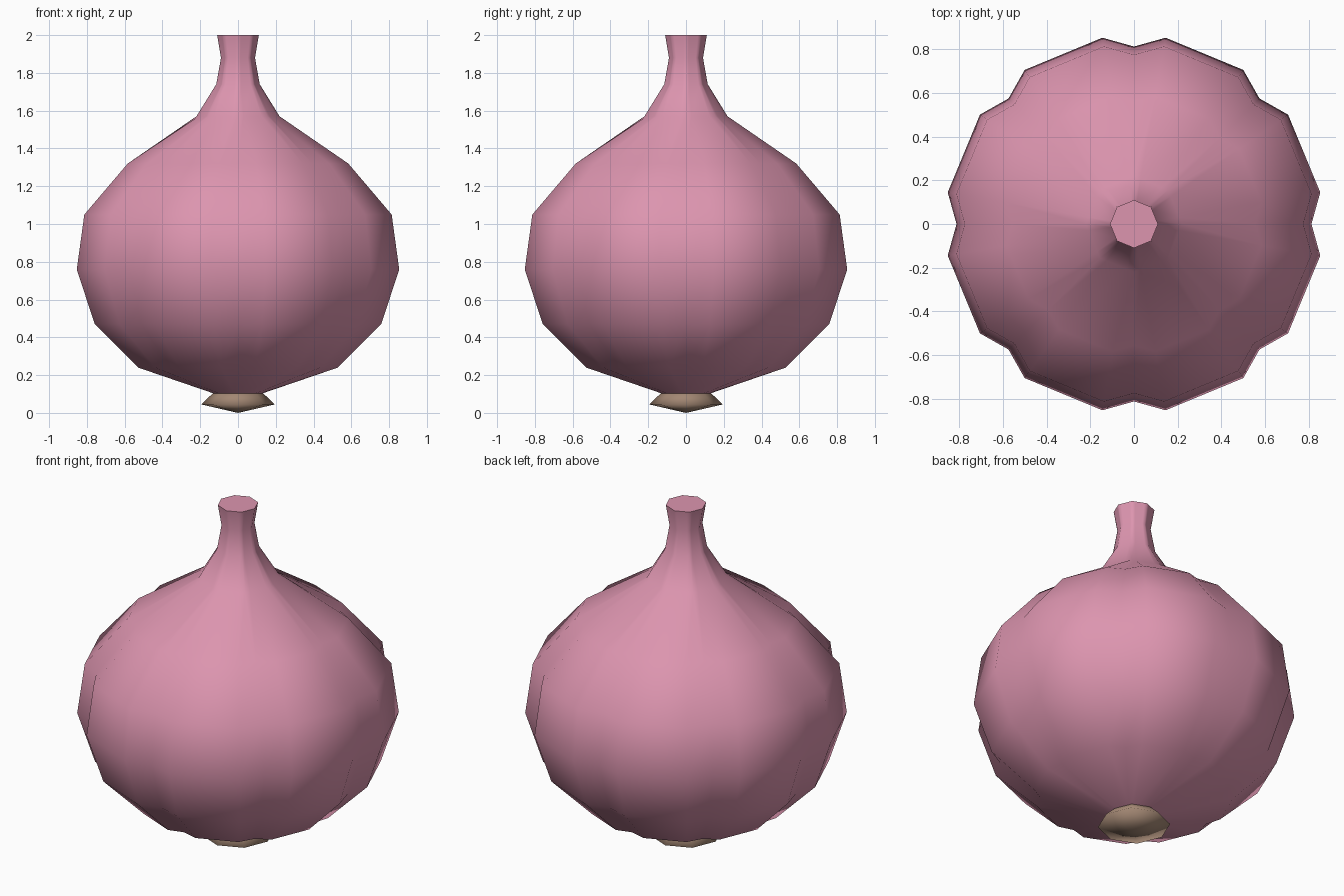
import bpy, bmesh, math
from mathutils import Vector

if "Cube" in bpy.data.objects:
    bpy.data.objects.remove(bpy.data.objects["Cube"])

def material(name, rgb):
    m = bpy.data.materials.new(name)
    m.diffuse_color = (*rgb, 1)
    m.use_nodes = True
    m.node_tree.nodes["Principled BSDF"].inputs["Base Color"].default_value = m.diffuse_color
    return m

pink = material("pink skin", (0.72, 0.30, 0.43))
brown = material("root brown", (0.36, 0.24, 0.17))
SIDES = 8

def ring(radius, z, bulge=None):
    """Octagon ring; with bulge, two extra points per side pushed outward."""
    pts = []
    for i in range(SIDES):
        a, b = (Vector((math.cos(t), math.sin(t), 0)) * radius
                for t in (math.tau * i / SIDES, math.tau * (i + 1) / SIDES))
        pts.append(a)
        if bulge is not None:
            out = (a + b).normalized() * bulge * radius
            pts += [a.lerp(b, 0.19) + out, a.lerp(b, 0.81) + out]
    return [p + Vector((0, 0, z)) for p in pts]

def loft(name, rings, mat, tip=None):
    """Skin a stack of rings, flat cap on top, cap or point at the bottom."""
    bm = bmesh.new()
    rows = [[bm.verts.new(p) for p in r] for r in rings]
    n = len(rows[0])
    for lo, hi in zip(rows, rows[1:]):
        for i in range(n):
            j = (i + 1) % n
            bm.faces.new((lo[i], lo[j], hi[j], hi[i]))
    for f in bm.faces:
        f.smooth = True
    top = bm.faces.new(rows[-1])
    for e in top.edges:
        e.smooth = False
    if tip is None:
        bm.faces.new(rows[0][::-1])
    else:
        v = bm.verts.new(tip)
        for i in range(n):
            bm.faces.new((v, rows[0][(i + 1) % n], rows[0][i])).smooth = True
    bmesh.ops.recalc_face_normals(bm, faces=bm.faces[:])
    me = bpy.data.meshes.new(name)
    bm.to_mesh(me)
    bm.free()
    me.materials.append(mat)
    ob = bpy.data.objects.new(name, me)
    bpy.context.collection.objects.link(ob)
    return ob

# Lobed bulb with plain octagonal neck: (outer radius, height, lobed)
profile = [(0.12, 0.10, 0), (0.53, 0.24, 1), (0.76, 0.47, 1), (0.855, 0.76, 1),
           (0.815, 1.05, 1), (0.585, 1.32, 1), (0.22, 1.57, 0), (0.115, 1.74, 0),
           (0.09, 1.88, 0), (0.11, 2.0, 0)]
loft("bulb", [ring(r * (0.951 if lobed else 1), z, 0.114 if lobed else 0.0)
              for r, z, lobed in profile], pink)

# Root plate under the bulb
loft("root_plate", [ring(0.195, 0.045), ring(0.135, 0.102)], brown, (0, 0, 0))
